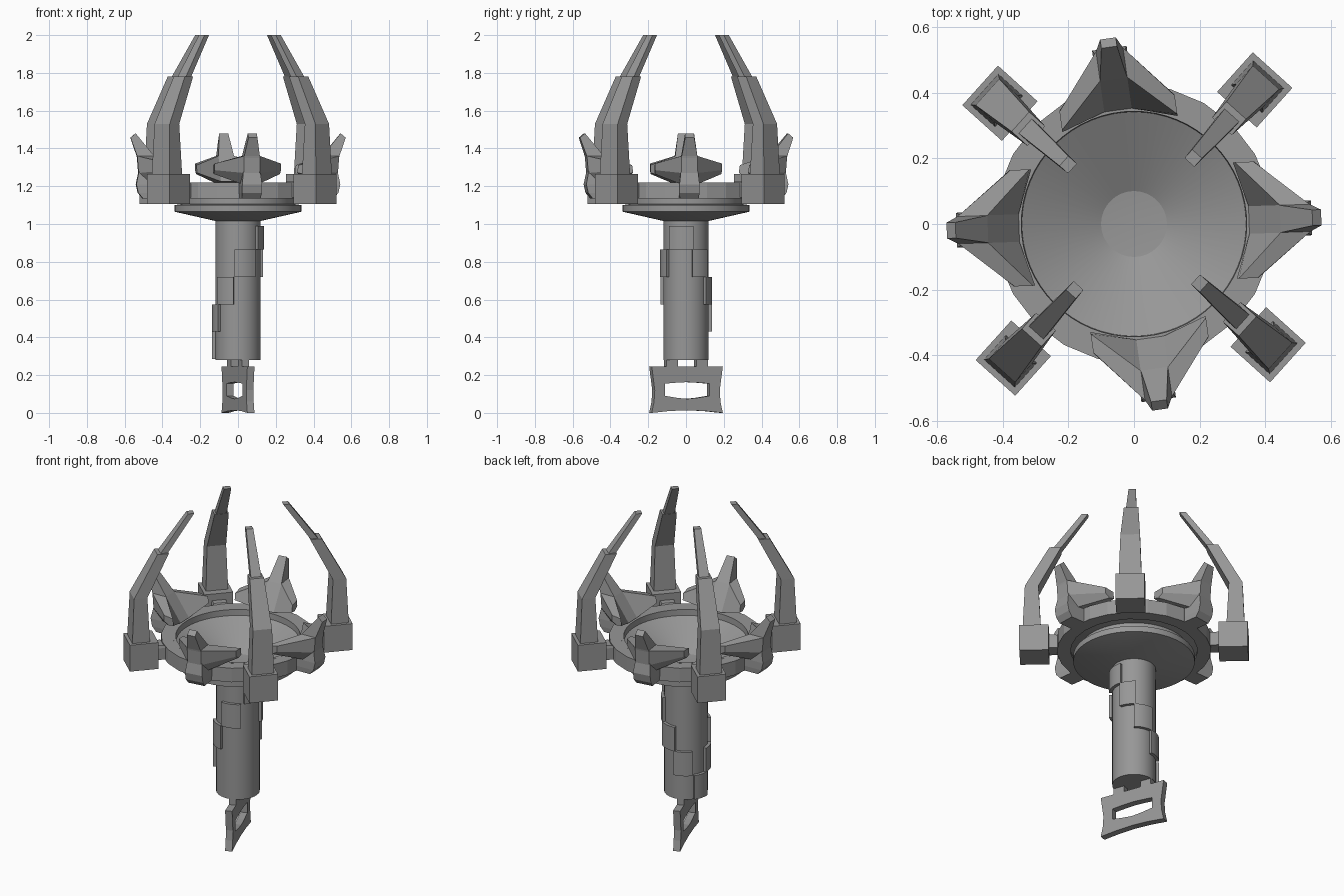
import bpy, bmesh
from math import sin, cos, pi, radians
from mathutils import Matrix

if "Cube" in bpy.data.objects:
    bpy.data.objects.remove(bpy.data.objects["Cube"])

# Dark grey metal
metal = bpy.data.materials.new("dark_metal")
metal.diffuse_color = (0.31, 0.31, 0.31, 1)
metal.use_nodes = True
metal.node_tree.nodes["Principled BSDF"].inputs["Base Color"].default_value = metal.diffuse_color


def finish(bm, name, angle=0.0, smooth=False):
    bmesh.ops.remove_doubles(bm, verts=bm.verts, dist=1e-5)
    bmesh.ops.recalc_face_normals(bm, faces=bm.faces)
    bm.transform(Matrix.Rotation(radians(angle), 4, 'Z'))
    me = bpy.data.meshes.new(name)
    bm.to_mesh(me)
    bm.free()
    me.materials.append(metal)
    ob = bpy.data.objects.new(name, me)
    bpy.context.collection.objects.link(ob)
    if smooth:
        bpy.context.view_layer.objects.active = ob
        ob.select_set(True)
        bpy.ops.object.shade_smooth_by_angle(angle=radians(20))
        ob.select_set(False)
    return ob


def skin(bm, sections, closed=False):
    """Join equal-length point loops with quads, capping the ends unless closed."""
    rings = [[bm.verts.new(p) for p in s] for s in sections]
    n = len(rings[0])
    pairs = list(zip(rings, rings[1:]))
    if closed:
        pairs.append((rings[-1], rings[0]))
    else:
        bm.faces.new(rings[0])
        bm.faces.new(rings[-1])
    for a, b in pairs:
        for i in range(n):
            j = (i + 1) % n
            bm.faces.new((a[i], a[j], b[j], b[i]))


def loft(name, sections, angle):
    bm = bmesh.new()
    skin(bm, sections)
    return finish(bm, name, angle)


def slab(r0, r1, hw, z):
    return [(r0, -hw, z), (r1, -hw, z), (r1, hw, z), (r0, hw, z)]


def lathe(name, profile, sides, smooth=True):
    """Revolve a closed (r, z) outline around the z axis."""
    bm = bmesh.new()
    skin(bm, [[(r * cos(2 * pi * k / sides), r * sin(2 * pi * k / sides), z)
               for r, z in profile] for k in range(sides)], closed=True)
    return finish(bm, name, 0, smooth)


# Shaft, bowl and faceted rim
lathe("shaft", [(0, 0.28), (0.12, 0.28), (0.12, 1.04), (0, 1.04)], 48)
lathe("bowl", [(0, 1.015), (0.115, 1.015), (0.335, 1.065), (0.335, 1.10), (0.30, 1.105),
               (0.30, 1.14), (0.36, 1.15), (0.36, 1.2205), (0.343, 1.2205), (0.341, 1.185),
               (0.10, 1.063), (0, 1.055)], 64)
lathe("rim", [(0.35, 1.135), (0.425, 1.135), (0.425, 1.22), (0.35, 1.22)], 24, False)

# Raised plates stepping down both sides of the shaft
plates = [(-40, 17, 0), (-98, -48, 1), (-143, -100, 2), (-182, -140, 3), (-215, -175, 4),
          (15, 55, 1), (50, 98, 2), (95, 140, 3)]
for a0, a1, row in plates:
    z1 = 0.99 if row == 0 else 1.01 - 0.145 * row
    z0 = 0.865 - 0.145 * row
    secs = []
    for k in range(7):
        a = radians(a0 + (a1 - a0) * k / 6)
        secs.append([(r * cos(a), r * sin(a), z)
                     for r, z in ((0.11, z0), (0.138, z0), (0.138, z1), (0.11, z1))])
    bm = bmesh.new()
    skin(bm, secs)
    finish(bm, "shaft_plate", 0, True)

# Four claws: block, link to rim, lower arm and tapered tip
for k in range(4):
    a = 48 + 90 * k
    loft("claw_block", [slab(0.468, 0.63, 0.081, 1.105), slab(0.468, 0.63, 0.081, 1.265)], a)
    loft("claw_link", [slab(0.41, 0.48, 0.042, 1.14), slab(0.41, 0.48, 0.042, 1.21),
                       slab(0.43, 0.48, 0.038, 1.225)], a)
    loft("claw_arm", [slab(0.512, 0.612, 0.063, 1.26), slab(0.525, 0.60, 0.054, 1.53),
                      slab(0.40, 0.465, 0.04, 1.78)], a)
    loft("claw_tip", [slab(0.41, 0.452, 0.03, 1.77), slab(0.252, 0.287, 0.02, 2.0)], a)

# Four winged spikes clasping the rim
for a in (2, 98, 182, 278):
    def wing(t, outline):
        return [(r, t, z) for r, z in outline]
    end = [(0.307, 1.272), (0.34, 1.265), (0.372, 1.285), (0.37, 1.32), (0.313, 1.312)]
    mid = [(0.35, 1.225), (0.47, 1.21), (0.528, 1.27), (0.535, 1.36), (0.445, 1.36)]
    loft("spike_wings", [wing(-0.177, end), wing(-0.042, mid), wing(0.042, mid),
                         wing(0.177, end)], a)
    loft("spike_point", [slab(0.44, 0.525, 0.042, 1.30), slab(0.445, 0.536, 0.0415, 1.36),
                         [(0.543, -0.024, 1.48), (0.57, -0.024, 1.457),
                          (0.57, 0.024, 1.457), (0.543, 0.024, 1.48)]], a)
    loft("spike_clasp", [slab(0.40, 0.505, 0.05, 1.135), slab(0.40, 0.53, 0.053, 1.165),
                         slab(0.40, 0.54, 0.053, 1.21), slab(0.40, 0.526, 0.045, 1.28)], a)

# Pommel frame with a central opening, and its two necks
outer = [(-.2, 0), (-.1, .01), (0, .014), (.1, .01), (.2, 0), (.187, .06), (.183, .12),
         (.2, .245), (.1, .245), (0, .245), (-.1, .245), (-.2, .245), (-.183, .12), (-.187, .06)]
inner = [(-.125, .09), (-.06, .08), (0, .074), (.06, .08), (.125, .09), (.125, .11), (.125, .13),
         (.125, .155), (.06, .16), (0, .163), (-.06, .16), (-.125, .155), (-.125, .13), (-.125, .11)]
bm = bmesh.new()
skin(bm, [[(x, y, z) for x, z in loop] for loop, y in
          ((outer, -.02), (outer, .02), (inner, .02), (inner, -.02))], closed=True)
finish(bm, "pommel_frame", 110)
for s in (-0.085, 0.085):
    loft("pommel_neck", [slab(s - 0.033, s + 0.033, 0.02, 0.24),
                         slab(s - 0.033, s + 0.033, 0.02, 0.29)], 110)
